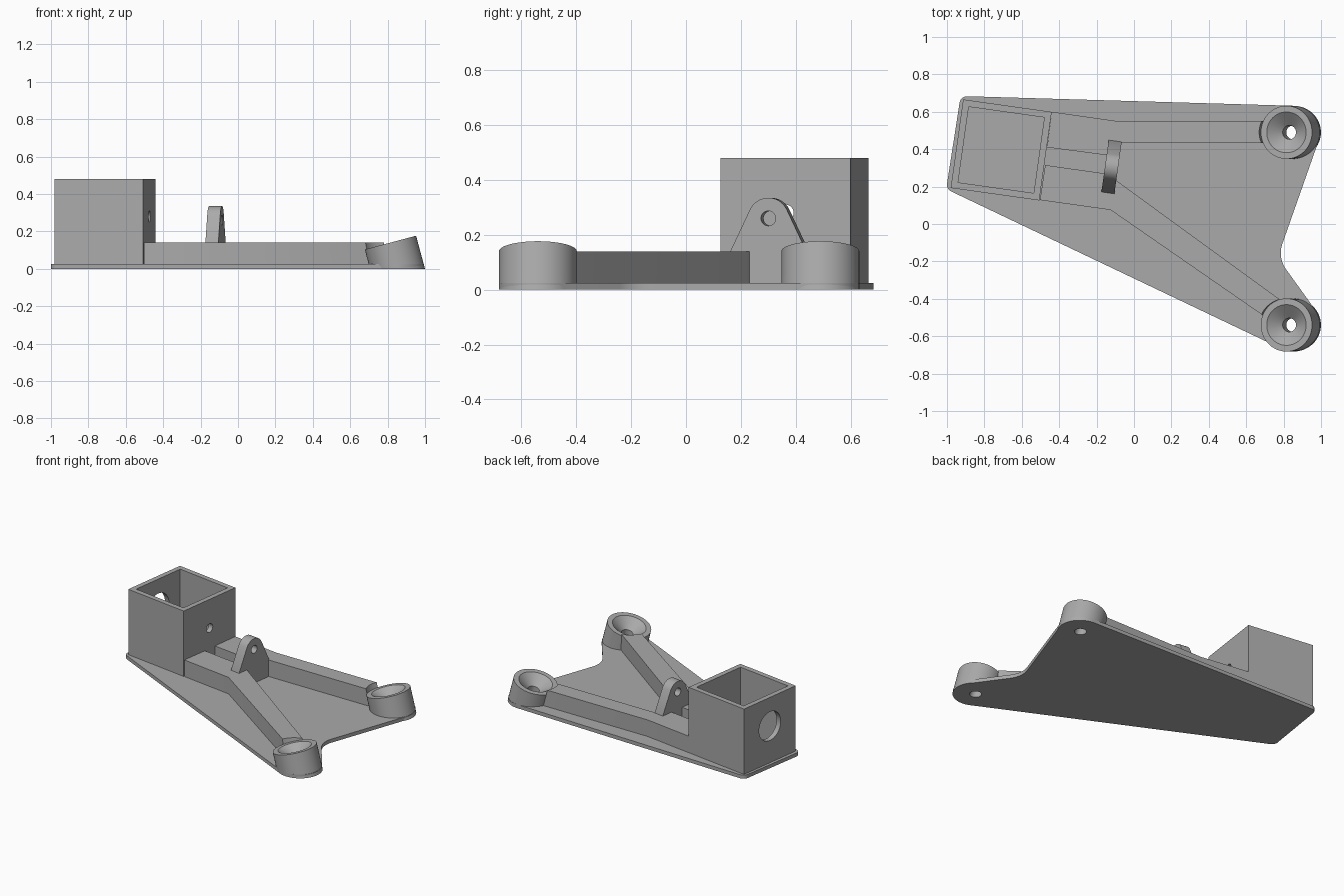
import bpy, bmesh, math
from mathutils import Vector, Matrix

cube = bpy.data.objects.get("Cube")
if cube:
    bpy.data.objects.remove(cube, do_unlink=True)

mat = bpy.data.materials.new("plain_grey")
mat.use_nodes = True
GREY = (0.4, 0.4, 0.4, 1)
mat.diffuse_color = GREY
mat.node_tree.nodes["Principled BSDF"].inputs["Base Color"].default_value = GREY

PLATE_T = 0.025
ARM_H = 0.14
BOSS_R = 0.142
TILT = math.radians(15)
BOSS_Y = {"left": 0.49, "right": -0.54}
BOSS_FOOT_X = 0.8525
BOX_ROT = Matrix.Rotation(math.radians(-8), 4, 'Z')


def finish(name, bm, matrix=None):
    bmesh.ops.recalc_face_normals(bm, faces=bm.faces)
    if matrix:
        bm.transform(matrix)
    mesh = bpy.data.meshes.new(name)
    bm.to_mesh(mesh)
    bm.free()
    mesh.materials.append(mat)
    obj = bpy.data.objects.new(name, mesh)
    bpy.context.collection.objects.link(obj)
    return obj


def prism(name, outline, z0, z1, matrix=None):
    bm = bmesh.new()
    face = bm.faces.new([bm.verts.new((x, y, z0)) for x, y in outline])
    ext = bmesh.ops.extrude_face_region(bm, geom=[face])["geom"]
    top = [v for v in ext if isinstance(v, bmesh.types.BMVert)]
    bmesh.ops.translate(bm, verts=top, vec=(0, 0, z1 - z0))
    return finish(name, bm, matrix)


def cone(name, r1, r2, z0, z1, matrix, clip=False):
    bm = bmesh.new()
    bmesh.ops.create_cone(bm, cap_ends=True, segments=64, radius1=r1, radius2=r2, depth=z1 - z0,
                          matrix=matrix @ Matrix.Translation((0, 0, (z0 + z1) / 2)))
    if clip:  # trim flat on the ground
        bmesh.ops.bisect_plane(bm, geom=bm.verts[:] + bm.edges[:] + bm.faces[:],
                               plane_co=(0, 0, 0), plane_no=(0, 0, 1), clear_inner=True)
        bmesh.ops.holes_fill(bm, edges=[e for e in bm.edges if e.is_boundary])
    return finish(name, bm)


def cut(obj, *cutters):
    for cutter in cutters:
        mod = obj.modifiers.new("cut", 'BOOLEAN')
        mod.operation, mod.solver, mod.object = 'DIFFERENCE', 'EXACT', cutter
    bpy.context.view_layer.update()
    deps = bpy.context.evaluated_depsgraph_get()
    mesh = bpy.data.meshes.new_from_object(obj.evaluated_get(deps))
    obj.modifiers.clear()
    obj.data = mesh
    for cutter in cutters:
        bpy.data.objects.remove(cutter, do_unlink=True)


def belt(circles):
    """Outline wrapped counter-clockwise round circles; negative radius bends inward."""
    normals = []
    for i, (x, y, r) in enumerate(circles):
        x2, y2, r2 = circles[(i + 1) % len(circles)]
        d = Vector((x2 - x, y2 - y))
        normals.append(math.atan2(d.y, d.x) - math.acos((r - r2) / d.length))
    pts = []
    for i, (x, y, r) in enumerate(circles):
        a = normals[i - 1]
        turn = (normals[i] - a + math.pi) % math.tau - math.pi
        steps = 20
        for k in range(steps + 1):
            t = a + turn * k / steps
            pts.append((x + r * math.cos(t), y + r * math.sin(t)))
    return pts


def boss_axis(y):
    return Matrix.Translation((BOSS_FOOT_X, y, 0)) @ Matrix.Rotation(-TILT, 4, 'Y')


def side_hole(matrix, z, r, u0, u1):
    return cone("hole", r, r, u0, u1,
                matrix @ Matrix.Translation((0, 0, z)) @ Matrix.Rotation(math.pi / 2, 4, 'Y'))


# Base plate
outline = belt([(-0.893, 0.643, 0.04), (-0.96, 0.21, 0.04),
                (BOSS_FOOT_X, BOSS_Y["right"], BOSS_R), (0.935, -0.155, -0.15),
                (BOSS_FOOT_X, BOSS_Y["left"], BOSS_R)])
plate = prism("base_plate", outline, 0, PLATE_T)
cut(plate, *[cone("hole", 0.037, 0.037, -0.2, 0.3, boss_axis(y)) for y in BOSS_Y.values()])

# Arms running from the box to the bosses
arms = {
    "left": [(-0.44, 0.6), (-0.465, 0.41), (-0.14, 0.367), (-0.11, 0.433),
             (0.85, 0.433), (0.85, 0.55), (-0.09, 0.55)],
    "right": [(-0.503, 0.128), (-0.125, 0.075), (0.85, -0.6), (0.85, -0.455),
              (-0.08, 0.222), (-0.155, 0.27), (-0.475, 0.315)],
}
boss_len = ARM_H / math.cos(TILT)
for side, y in BOSS_Y.items():
    axis = boss_axis(y)
    arm = prism(side + "_arm", arms[side], PLATE_T - 0.005, ARM_H)
    cut(arm, cone("clearance", BOSS_R - 0.001, BOSS_R - 0.001, -0.2, 0.5, axis))

    # Tilted boss with countersunk bolt hole
    boss = cone(side + "_boss", BOSS_R, BOSS_R, -0.15, boss_len, axis, clip=True)
    cut(boss, cone("hole", 0.037, 0.037, -0.2, 0.3, axis),
        cone("countersink", 0.03, 0.115, boss_len - 0.065, boss_len + 0.005, axis))

# Open box with a hole in each end wall
box_m = Matrix.Translation((-0.71, 0.396, 0)) @ BOX_ROT


def square(h):
    return [(-h, -h), (h, -h), (h, h), (-h, h)]


box = prism("box_walls", square(0.239), PLATE_T - 0.005, 0.48, box_m)
cut(box, prism("inside", square(0.204), -0.1, 0.6, box_m),
    side_hole(box_m, 0.28, 0.03, 0.1, 0.3),
    side_hole(box_m, 0.28, 0.1, -0.3, -0.1))

# Upright pivot lug, drawn flat and stood on edge
lug_m = Matrix.Translation((-0.12, 0.305, 0)) @ BOX_ROT
stand = Matrix(((0, 0, 1, 0), (1, 0, 0, 0), (0, 1, 0, 0), (0, 0, 0, 1)))
shape = [(-0.14, ARM_H), (-0.14, PLATE_T - 0.005), (0.14, PLATE_T - 0.005), (0.14, ARM_H)]
shape += [(0.075 * math.cos(math.radians(a)), 0.26 + 0.075 * math.sin(math.radians(a)))
          for a in range(25, 156, 5)]
lug = prism("pivot_lug", shape, -0.035, 0.035, lug_m @ stand)
cut(lug, side_hole(lug_m, 0.26, 0.027, -0.1, 0.1))

# Smooth the round surfaces, keep edges crisp
bpy.ops.object.select_all(action='DESELECT')
for obj in bpy.context.collection.objects:
    if obj.type == 'MESH':
        obj.select_set(True)
        bpy.context.view_layer.objects.active = obj
bpy.ops.object.shade_smooth_by_angle(angle=math.radians(30))
